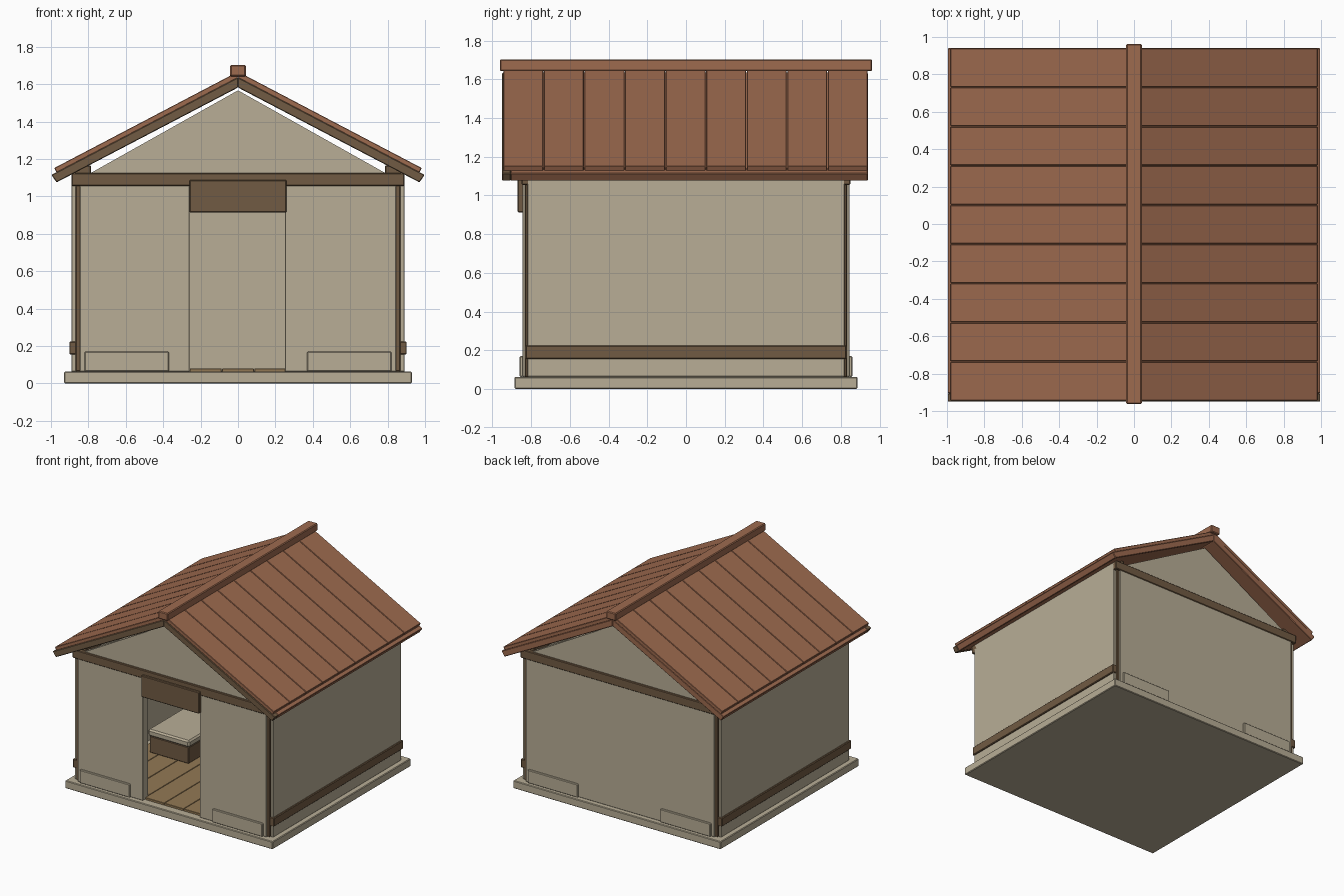
import bpy, bmesh

cube = bpy.data.objects.get("Cube")
if cube:
    bpy.data.objects.remove(cube, do_unlink=True)


def material(name, rgb):
    m = bpy.data.materials.new(name)
    m.use_nodes = True
    m.diffuse_color = (*rgb, 1)
    m.node_tree.nodes["Principled BSDF"].inputs["Base Color"].default_value = (*rgb, 1)
    return m


PLASTER = material("beige plaster", (0.48, 0.42, 0.305))
WOOD = material("dark brown wood", (0.165, 0.104, 0.056))
TILE = material("red brown roof", (0.34, 0.145, 0.078))
FLOOR = material("tan floorboard", (0.29, 0.19, 0.09))


def prism(name, pts, y0, y1, mat, bevel=0.005):
    """Extrude an x-z profile from y0 to y1."""
    bm = bmesh.new()
    face = bm.faces.new([bm.verts.new((x, y0, z)) for x, z in pts])
    new = bmesh.ops.extrude_face_region(bm, geom=[face])["geom"]
    verts = [g for g in new if isinstance(g, bmesh.types.BMVert)]
    bmesh.ops.translate(bm, verts=verts, vec=(0, y1 - y0, 0))
    bmesh.ops.recalc_face_normals(bm, faces=bm.faces)
    mesh = bpy.data.meshes.new(name)
    bm.to_mesh(mesh)
    bm.free()
    mesh.materials.append(mat)
    ob = bpy.data.objects.new(name, mesh)
    bpy.context.collection.objects.link(ob)
    if bevel:
        mod = ob.modifiers.new("edge", "BEVEL")
        mod.width = bevel
        mod.segments = 1
    return ob


def box(name, x, y, z, mat, bevel=0.005):
    (x0, x1), (y0, y1), (z0, z1) = sorted(x), sorted(y), z
    return prism(name, [(x0, z0), (x1, z0), (x1, z1), (x0, z1)], y0, y1, mat, bevel)


# Foundation and floorboards
box("foundation", (-0.93, 0.93), (-0.885, 0.885), (0, 0.063), PLASTER)
plank = 0.173
for i in range(-4, 5):
    box("floorboard", ((i - 0.49) * plank, (i + 0.49) * plank),
        (-0.82, 0.78), (0.06, 0.08), FLOOR, 0.002)

# Walls, with a doorway at the front
WALL_Z = (0.063, 1.07)
box("back_wall", (-0.845, 0.845), (0.775, 0.845), WALL_Z, PLASTER, 0.003)
box("door_header", (-0.26, 0.25), (-0.845, -0.775), (0.94, 1.07), PLASTER, 0)
box("front_wall_right", (-0.845, -0.26), (-0.845, -0.775), WALL_Z, PLASTER, 0.003)
box("front_wall_left", (0.25, 0.845), (-0.845, -0.775), WALL_Z, PLASTER, 0.003)
box("door_lintel", (-0.26, 0.26), (-0.87, -0.84), (0.913, 1.088), WOOD)

for s, side in ((1, "left"), (-1, "right")):
    box("side_wall_" + side, (s * 0.82, s * 0.89), (-0.82, 0.82), (0.063, 1.12), PLASTER, 0.003)
    box("side_rail_" + side, (s * 0.86, s * 0.902), (-0.828, 0.828), (0.155, 0.225), WOOD)
    box("wall_plate_" + side, (s * 0.785, s * 0.885), (-0.82, 0.82), (1.1, 1.165), WOOD)
    for t, end in ((-1, "front"), (1, "back")):
        box(f"corner_post_{end}_{side}", (s * 0.81, s * 0.868), (t * 0.78, t * 0.833),
            (0.063, 1.08), WOOD)
        box(f"skirting_{end}_{side}", (s * 0.37, s * 0.82), (t * 0.84, t * 0.86),
            (0.063, 0.17), PLASTER)

# Tie beams and gables
for t, end in ((-1, "front"), (1, "back")):
    box("tie_beam_" + end, (-0.89, 0.89), (t * 0.79, t * 0.85), (1.055, 1.125), WOOD)
    prism("gable_" + end, [(-0.8, 1.118), (0.8, 1.118), (0, 1.567)],
          t * 0.835, t * 0.785, PLASTER, 0)

# Roof: deck, front bargeboard and nine boards on each slope
for s, side in ((1, "left"), (-1, "right")):
    deck = [(0, 1.582), (s * 0.97, 1.075), (s * 0.998, 1.115), (0, 1.637)]
    prism("roof_deck_" + side, deck, -0.905, 0.94, TILE, 0.004)
    prism("bargeboard_" + side, deck, -0.95, -0.905, WOOD, 0.004)
    cover = [(0, 1.634), (s * 0.97, 1.127), (s * 0.982, 1.152), (0, 1.667)]
    for i in range(9):
        y = -0.945 + i * 0.2095
        prism("roof_board_" + side, cover, y + 0.002, y + 0.2075, TILE, 0.003)
box("ridge_cap", (-0.042, 0.042), (-0.962, 0.962), (1.642, 1.703), TILE, 0.006)

# Bed against the right-hand side of the room
box("bed_frame", (-0.68, -0.33), (-0.16, 0.6), (0.08, 0.215), WOOD)
box("bed_mattress", (-0.69, -0.32), (-0.17, 0.61), (0.215, 0.27), PLASTER, 0.012)
